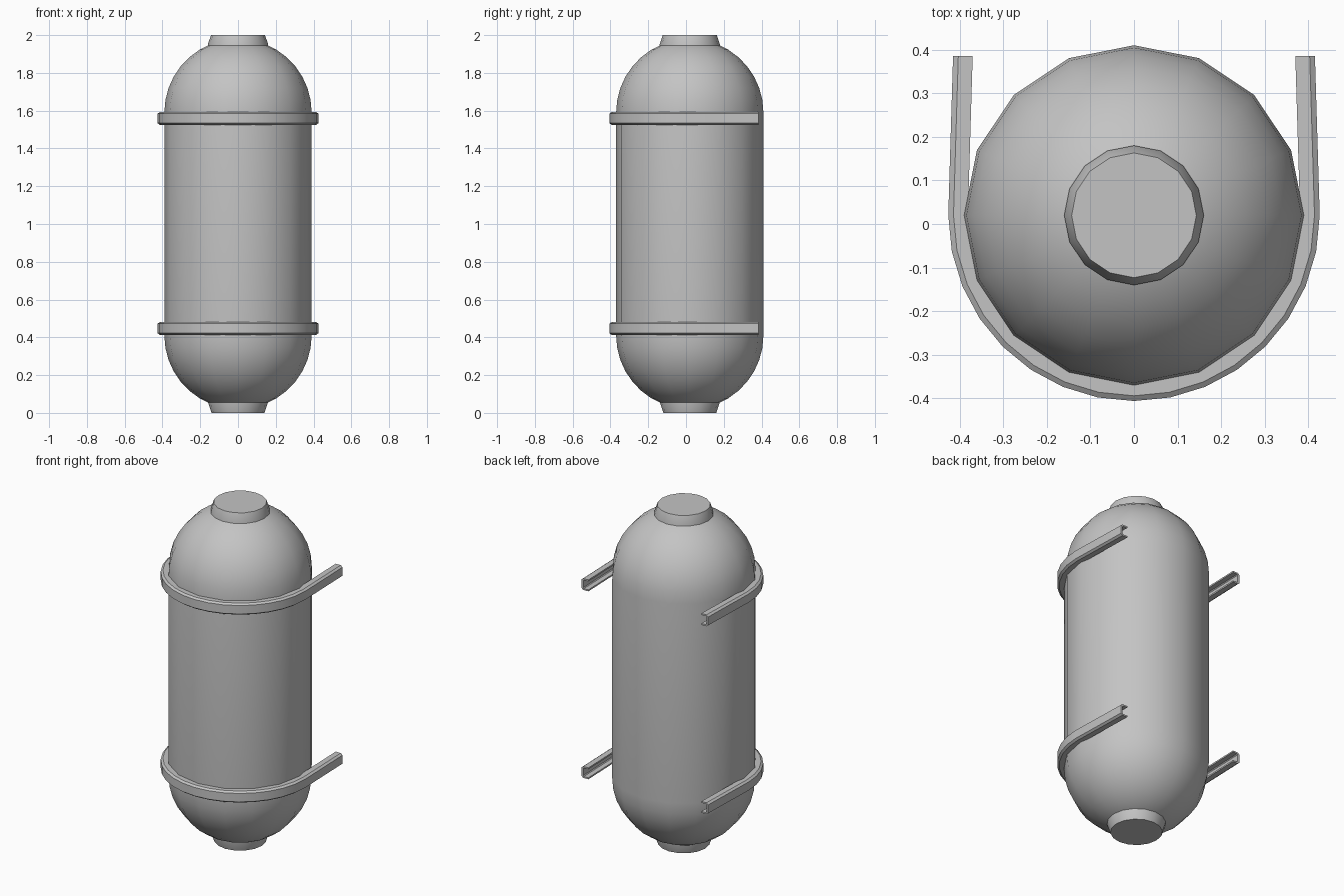
import bpy, bmesh, math

if "Cube" in bpy.data.objects:
    bpy.data.objects.remove(bpy.data.objects["Cube"], do_unlink=True)

CY = 0.02        # tank axis offset in y
SIDES = 16
R = 0.39
Z_LOW, Z_HIGH = 0.41, 1.59

grey = bpy.data.materials.new("grey metal")
grey.use_nodes = True
colour = (0.55, 0.55, 0.55, 1)
grey.diffuse_color = colour
grey.node_tree.nodes["Principled BSDF"].inputs["Base Color"].default_value = colour


def finish(name, bm, angle):
    bmesh.ops.recalc_face_normals(bm, faces=bm.faces)
    mesh = bpy.data.meshes.new(name)
    bm.to_mesh(mesh)
    bm.free()
    ob = bpy.data.objects.new(name, mesh)
    bpy.context.collection.objects.link(ob)
    mesh.materials.append(grey)
    bpy.ops.object.select_all(action='DESELECT')
    ob.select_set(True)
    bpy.context.view_layer.objects.active = ob
    bpy.ops.object.shade_smooth_by_angle(angle=math.radians(angle))
    return ob


def loft(bm, rings):
    """Skin closed rings of points and cap both ends."""
    rows = [[bm.verts.new(p) for p in ring] for ring in rings]
    n = len(rows[0])
    for a, b in zip(rows, rows[1:]):
        for i in range(n):
            j = (i + 1) % n
            bm.faces.new((a[i], a[j], b[j], b[i]))
    bm.faces.new(rows[0])
    bm.faces.new(rows[-1])


def lathe(name, profile):
    bm = bmesh.new()
    turns = [2 * math.pi * i / SIDES for i in range(SIDES)]
    loft(bm, [[(r * math.sin(t), CY + r * math.cos(t), z) for t in turns]
              for r, z in profile])
    return finish(name, bm, 32)


# Tank body: cylinder with domed ends
arc = [math.radians(12 + 78 * i / 8) for i in range(9)]
low = [(R * math.sin(a), Z_LOW - R * math.cos(a)) for a in arc]
high = [(R * math.sin(a), Z_HIGH + R * math.cos(a)) for a in reversed(arc)]
lathe("tank_body", low + high)

# Tapered end caps
lathe("bottom_cap", [(0.14, 0.0), (0.16, 0.06), (0.16, 0.09)])
lathe("top_cap", [(0.16, 1.91), (0.16, 1.95), (0.143, 2.0)])

# Strap path: half circle around the front with straight legs to the back
# Each entry is an outer point and its outward direction
path = [(-0.415, 0.385, -1, 0)]
for i in range(17):
    t = math.pi * i / 16
    nx, ny = -math.cos(t), -math.sin(t)
    path.append((0.426 * nx, CY + 0.426 * ny, nx, ny))
path.append((0.415, 0.385, 1, 0))

# Channel section, open towards the tank: (depth inward, height)
half = [(0, 0.025), (0.012, 0.034), (0.045, 0.034), (0.045, 0.025),
        (0.016, 0.025), (0.012, 0.02)]
section = half + [(d, -h) for d, h in reversed(half)]

for name, z in (("lower_strap", 0.447), ("upper_strap", 1.559)):
    bm = bmesh.new()
    loft(bm, [[(x - nx * d, y - ny * d, z + h) for d, h in section]
              for x, y, nx, ny in path])
    finish(name, bm, 25)
